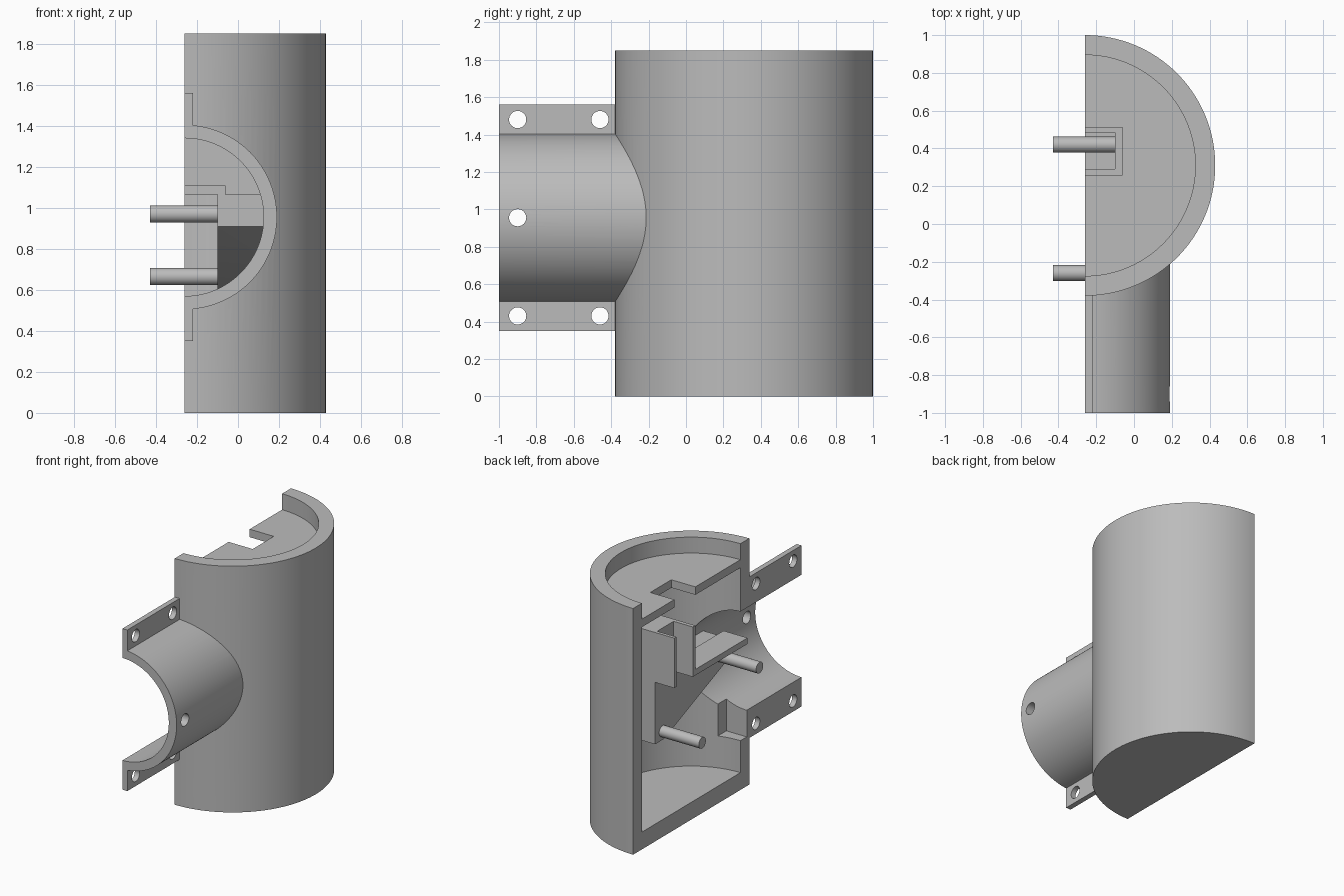
import bpy, bmesh, math
from mathutils import Matrix, Vector

cube = bpy.data.objects.get("Cube")
if cube:
    bpy.data.objects.remove(cube, do_unlink=True)

CUT_X = -0.26      # flat section plane
BODY_Y = 0.31      # axis of the upright body
PIPE_Z = 0.955     # axis of the side pipe

grey = bpy.data.materials.new("plain grey")
grey.use_nodes = True
grey.diffuse_color = (0.5, 0.5, 0.5, 1)
grey.node_tree.nodes["Principled BSDF"].inputs["Base Color"].default_value = (0.5, 0.5, 0.5, 1)


def make(name, bm):
    bmesh.ops.recalc_face_normals(bm, faces=bm.faces)
    mesh = bpy.data.meshes.new(name)
    bm.to_mesh(mesh)
    bm.free()
    mesh.materials.append(grey)
    obj = bpy.data.objects.new(name, mesh)
    bpy.context.scene.collection.objects.link(obj)
    return obj


def box(name, x, y, z):
    bm = bmesh.new()
    bmesh.ops.create_cube(bm, size=1)
    for v in bm.verts:
        v.co = [(r[0] + r[1]) / 2 + c * (r[1] - r[0]) for r, c in zip((x, y, z), v.co)]
    return make(name, bm)


def rod(name, start, end, radius, sides=96):
    a, b = Vector(start), Vector(end)
    turn = (b - a).to_track_quat('Z', 'Y').to_matrix().to_4x4()
    bm = bmesh.new()
    bmesh.ops.create_cone(bm, cap_ends=True, segments=sides, radius1=radius, radius2=radius,
                          depth=(b - a).length, matrix=Matrix.Translation((a + b) / 2) @ turn)
    return make(name, bm)


def upright(name, radius, low, high):
    return rod(name, (CUT_X, BODY_Y, low), (CUT_X, BODY_Y, high), radius, 128)


def along_y(name, radius, front, back):
    return rod(name, (CUT_X, front, PIPE_Z), (CUT_X, back, PIPE_Z), radius, 128)


def combine(target, tool, operation):
    tool.hide_render = True
    mod = target.modifiers.new(operation.lower(), 'BOOLEAN')
    mod.operation, mod.solver, mod.object = operation, 'EXACT', tool
    bpy.context.view_layer.objects.active = target
    bpy.ops.object.modifier_apply(modifier=mod.name)
    bpy.data.objects.remove(tool, do_unlink=True)


def smooth(obj):
    bpy.ops.object.select_all(action='DESELECT')
    obj.select_set(True)
    bpy.context.view_layer.objects.active = obj
    bpy.ops.object.shade_smooth_by_angle(angle=math.radians(30))


# Upright body with side pipe and flange
body = upright("body_shell", 0.69, 0, 1.85)
combine(body, along_y("pipe", 0.45, -1, 0), 'UNION')
combine(body, box("flange", (-0.4, -0.22), (-1, -0.3), (0.35, 1.56)), 'UNION')

# Hollow chamber, top recess, bore, lid notch and lever pocket
for tool in (upright("chamber", 0.585, 0.13, 1.67),
             upright("recess", 0.585, 1.73, 2),
             along_y("bore", 0.385, -1.1, 0.1),
             box("lid_notch", (-0.5, -0.06), (0.26, 0.51), (1.6, 1.8)),
             box("lever_pocket", (-0.5, -0.09), (-0.35, 0), (0.37, 0.7))):
    combine(body, tool, 'DIFFERENCE')

# Inner block: sloped underside below, feed shaft above
bm = bmesh.new()
profile = [(-0.36, 1.065), (-0.36, 0.91), (0.4, 0.6), (0.51, 0.6),
           (0.51, 1.44), (0.26, 1.44), (0.26, 1.065)]
face = bm.faces.new([bm.verts.new((-0.1, y, z)) for y, z in profile])
side = bmesh.ops.extrude_face_region(bm, geom=[face])
bmesh.ops.translate(bm, vec=(0.7, 0, 0), verts=[g for g in side["geom"] if isinstance(g, bmesh.types.BMVert)])
block = make("inner_block", bm)
for y in ((0.26, 0.29), (0.485, 0.51)):
    combine(block, box("shaft_wall", (-0.4, -0.08), y, (1.065, 1.44)), 'UNION')
combine(block, box("ledge", (-0.4, -0.06), (-0.36, 0.275), (1.065, 1.11)), 'UNION')

# Trim the block so it ends inside the walls
limit = upright("limit", 0.62, 0.05, 1.8)
combine(limit, along_y("limit_pipe", 0.41, -0.5, 0.1), 'UNION')
combine(block, limit, 'INTERSECT')
combine(body, block, 'UNION')

# Screw holes
for y, z in ((-0.9, 1.48), (-0.46, 1.48), (-0.9, 0.43), (-0.46, 0.43), (-0.9, PIPE_Z)):
    combine(body, rod("hole", (-0.6, y, z), (0.5, y, z), 0.046, 32), 'DIFFERENCE')

# Section the whole body along its flat side
combine(body, box("section", (-2, CUT_X), (-2, 2), (-1, 3)), 'DIFFERENCE')
smooth(body)

# Pivot pins
for name, y, z in (("front_pin", -0.26, 0.97), ("rear_pin", 0.42, 0.665)):
    smooth(rod(name, (-0.43, y, z), (-0.095, y, z), 0.042, 32))
